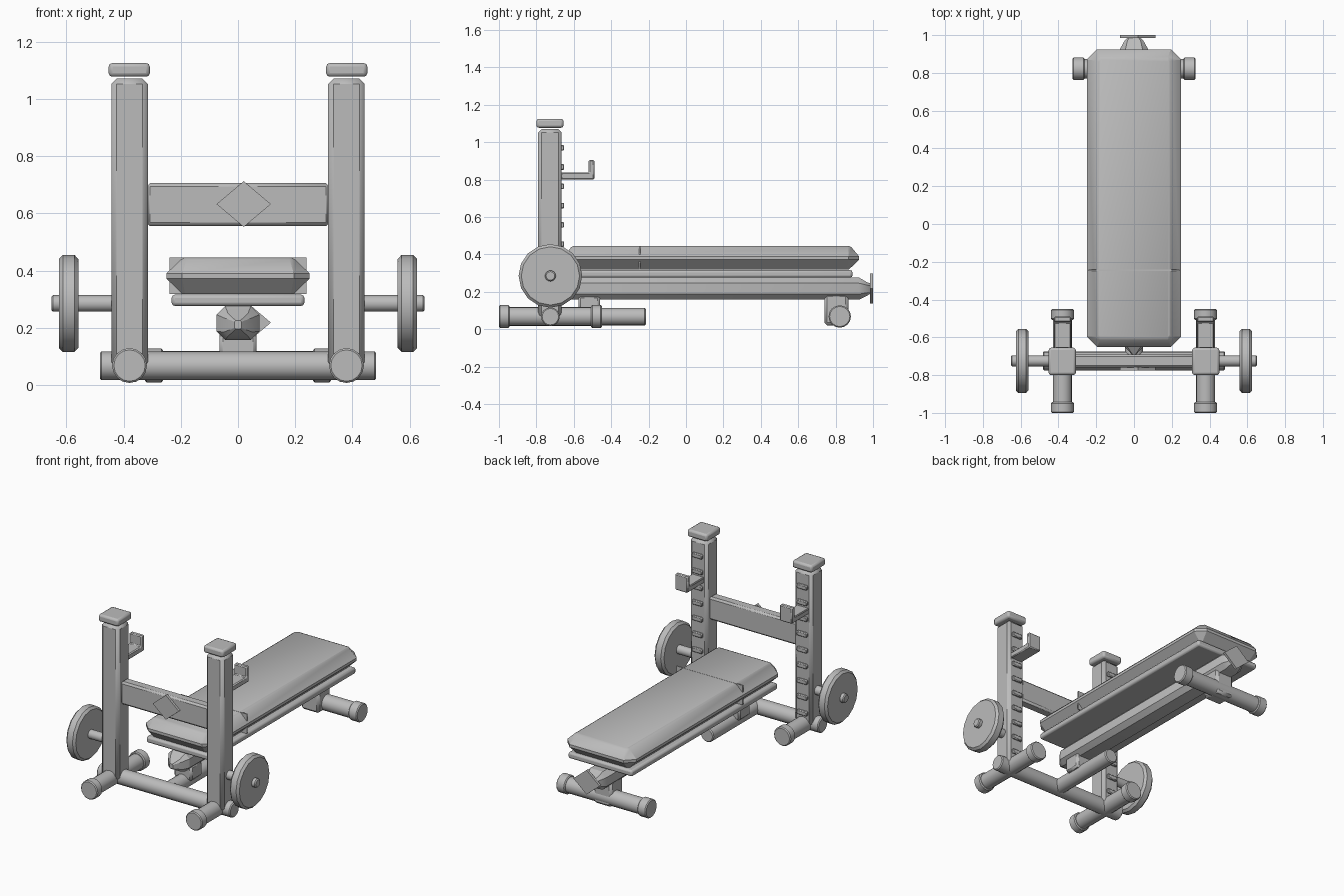
import bpy, bmesh, math
from mathutils import Matrix

if "Cube" in bpy.data.objects:
    bpy.data.objects.remove(bpy.data.objects["Cube"])

grey = bpy.data.materials.new("plain grey")
grey.diffuse_color = (0.5, 0.5, 0.5, 1)
grey.use_nodes = True
grey.node_tree.nodes["Principled BSDF"].inputs["Base Color"].default_value = grey.diffuse_color


def finish(name, bm, bevel=0.0, segments=1):
    bmesh.ops.recalc_face_normals(bm, faces=bm.faces)
    mesh = bpy.data.meshes.new(name)
    bm.to_mesh(mesh)
    bm.free()
    ob = bpy.data.objects.new(name, mesh)
    bpy.context.collection.objects.link(ob)
    mesh.materials.append(grey)
    if bevel:
        mod = ob.modifiers.new("bevel", 'BEVEL')
        mod.width, mod.segments = bevel, segments
        mod.limit_method, mod.angle_limit = 'ANGLE', math.radians(40)
    bpy.context.view_layer.objects.active = ob
    ob.select_set(True)
    bpy.ops.object.shade_smooth_by_angle(angle=math.radians(30))
    ob.select_set(False)
    return ob


def box(name, x, y, z, bevel=0.008, segments=1):
    """Box from (min, max) ranges."""
    bm = bmesh.new()
    bmesh.ops.create_cube(bm, size=1)
    for v in bm.verts:
        v.co = [r[0] if c < 0 else r[1] for c, r in zip(v.co, (x, y, z))]
    return finish(name, bm, bevel, segments)


def tube(name, axis, span, a, b, r, sides=16, bevel=0.006):
    """Cylinder along x or y; a, b are its other two coordinates."""
    bm = bmesh.new()
    mid = (span[0] + span[1]) / 2
    if axis == 'X':
        m = Matrix.Translation((mid, a, b)) @ Matrix.Rotation(math.pi / 2, 4, 'Y')
    else:
        m = Matrix.Translation((a, mid, b)) @ Matrix.Rotation(math.pi / 2, 4, 'X')
    bmesh.ops.create_cone(bm, cap_ends=True, segments=sides, radius1=r, radius2=r,
                          depth=span[1] - span[0], matrix=m)
    return finish(name, bm, bevel)


def loft(name, rings, bevel=0.0):
    """Skin through matching closed rings of points."""
    bm = bmesh.new()
    rows = [[bm.verts.new(p) for p in ring] for ring in rings]
    n = len(rows[0])
    for lo, hi in zip(rows, rows[1:]):
        for i in range(n):
            bm.faces.new((lo[i], lo[(i + 1) % n], hi[(i + 1) % n], hi[i]))
    bm.faces.new(rows[0])
    bm.faces.new(rows[-1])
    return finish(name, bm, bevel)


def octagon(w, lo, hi, c):
    """Rectangle of half width w with corners cut by c."""
    return [(w, lo + c), (w, hi - c), (w - c, hi), (c - w, hi),
            (-w, hi - c), (-w, lo + c), (c - w, lo), (w - c, lo)]


def span(s, a, b):
    return tuple(sorted((s * a, s * b)))


# Rack: uprights, caps, feet, hooks, rungs and weights on both sides
for s, side in ((-1, "left"), (1, "right")):
    box(side + "_upright", span(s, 0.315, 0.442), (-0.79, -0.665), (0.06, 1.07), 0.018)
    box(side + "_upright_cap", span(s, 0.308, 0.452), (-0.8, -0.655), (1.077, 1.125), 0.013, 2)
    fx = s * 0.379
    tube(side + "_foot", 'Y', (-0.97, -0.47), fx, 0.068, 0.051)
    tube(side + "_foot_front_cap", 'Y', (-1.0, -0.943), fx, 0.068, 0.061)
    tube(side + "_foot_rear_cap", 'Y', (-0.507, -0.45), fx, 0.068, 0.061)
    # L-shaped bar hook
    prof = [(-0.67, 0.80), (-0.49, 0.80), (-0.49, 0.905), (-0.52, 0.905),
            (-0.52, 0.838), (-0.67, 0.838)]
    loft(side + "_bar_hook", [[(fx + d, y, z) for y, z in prof] for d in (-0.045, 0.045)], 0.006)
    for i in range(9):
        z = 0.97 - 0.103 * i
        box(f"{side}_rung_{i + 1}", (fx - 0.037, fx + 0.037), (-0.67, -0.651),
            (z - 0.015, z + 0.015), 0.005)
    tube(side + "_weight_peg", 'X', span(s, 0.43, 0.652), -0.725, 0.285, 0.029)
    tube(side + "_weight_plate", 'X', span(s, 0.558, 0.626), -0.725, 0.285, 0.17, 16, 0.014)

# Rack cross members
tube("lower_cross_tube", 'X', (-0.483, 0.483), -0.725, 0.067, 0.05)
box("upper_crossbar", (-0.32, 0.32), (-0.76, -0.69), (0.555, 0.705), 0.012)
tube("centre_foot", 'Y', (-0.72, -0.215), 0, 0.067, 0.047)
box("front_post", (-0.065, 0.065), (-0.575, -0.46), (0.08, 0.18), 0.012)

# Plain diamond trim plates
for name, y0, y1, zc in (("front_trim_plate", -0.775, -0.758, 0.632),
                         ("rear_trim_plate", 0.984, 1.0, 0.218)):
    loft(name, [[(0.02 + dx, y, zc + dz) for dx, dz in
                 ((0.095, 0), (0, 0.08), (-0.095, 0), (0, -0.08))] for y in (y0, y1)])

# Bench spine with tapered ends
sections = [(-0.69, 0.012, 0.195, 0.225, 0.004), (-0.65, 0.05, 0.17, 0.25, 0.015),
            (-0.61, 0.075, 0.158, 0.276, 0.03), (0.925, 0.075, 0.158, 0.276, 0.03),
            (0.97, 0.05, 0.18, 0.25, 0.015), (0.985, 0.035, 0.19, 0.245, 0.01)]
loft("bench_spine", [[(x, y, z) for x, z in octagon(w, lo, hi, c)]
                     for y, w, lo, hi, c in sections])

# Pad board, cushion and its seam
box("pad_board", (-0.232, 0.232), (-0.62, 0.89), (0.276, 0.316), 0.012, 2)
layers = [(0.318, 0.195, -0.60, 0.87, 0.01), (0.372, 0.25, -0.65, 0.925, 0.055),
          (0.39, 0.25, -0.65, 0.925, 0.055), (0.438, 0.20, -0.615, 0.885, 0.02),
          (0.445, 0.188, -0.60, 0.87, 0.01)]
loft("pad_cushion", [[(x, y, z) for x, y in octagon(w, lo, hi, c)]
                     for z, w, lo, hi, c in layers])
box("cushion_seam", (-0.24, 0.24), (-0.25, -0.242), (0.318, 0.446), 0)

# Rear foot
box("rear_post", (-0.065, 0.065), (0.74, 0.868), (0.02, 0.19), 0.015)
tube("rear_foot", 'X', (-0.3, 0.3), 0.822, 0.068, 0.051)
for s, side in ((-1, "left"), (1, "right")):
    tube(side + "_rear_foot_cap", 'X', span(s, 0.262, 0.325), 0.822, 0.068, 0.06)
